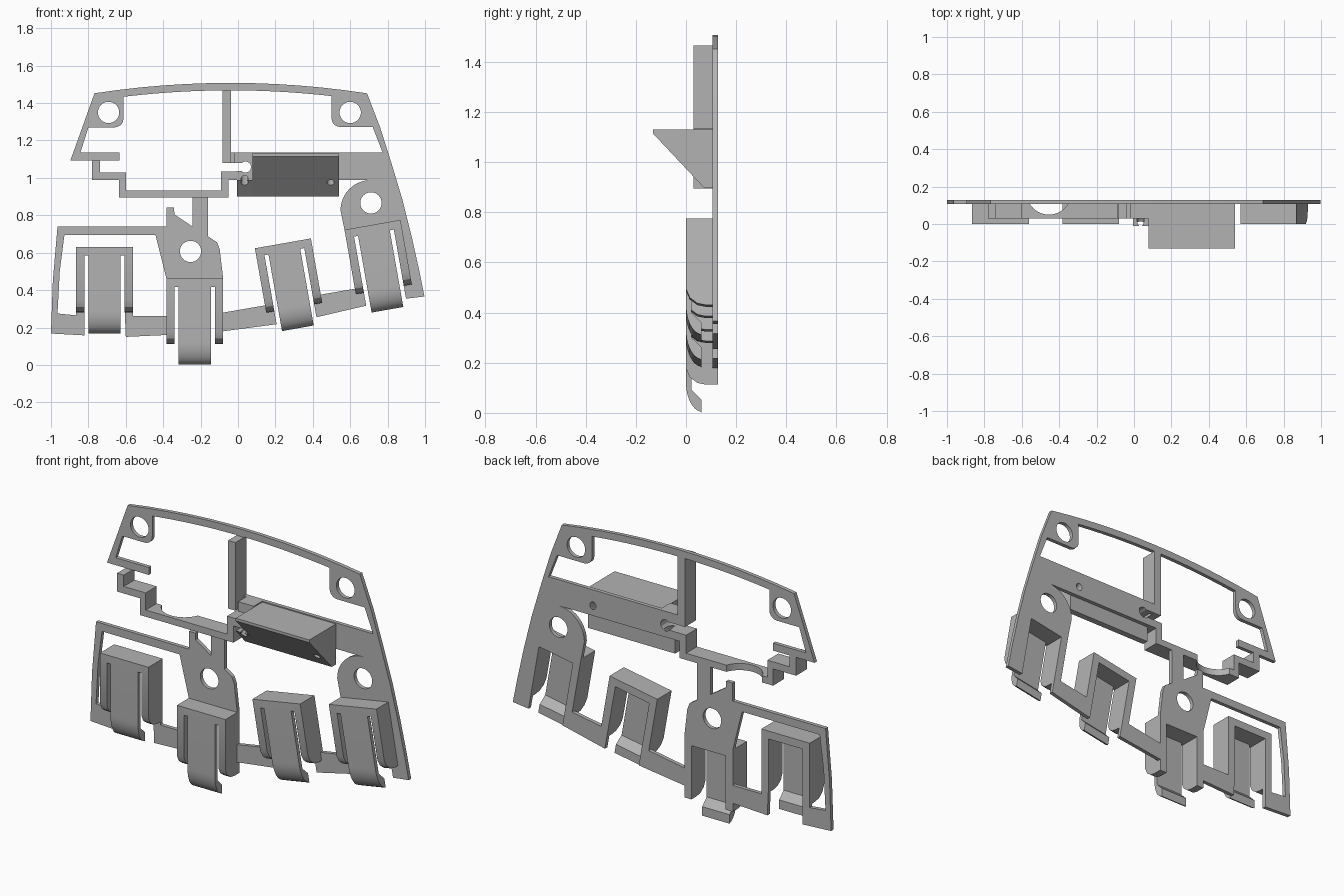
import bpy, bmesh, math
from mathutils import Vector, Matrix

if "Cube" in bpy.data.objects:
    bpy.data.objects.remove(bpy.data.objects["Cube"], do_unlink=True)

GREY = (0.45, 0.45, 0.45, 1)
mat = bpy.data.materials.new("plain grey")
mat.use_nodes = True
mat.diffuse_color = GREY
mat.node_tree.nodes["Principled BSDF"].inputs["Base Color"].default_value = GREY

FRONT, BACK = 0.106, 0.128      # thin backing plate
RIB = 0.03                      # front of the deeper ribs
parts = []


def finish(bm, name):
    mesh = bpy.data.meshes.new(name)
    bmesh.ops.recalc_face_normals(bm, faces=bm.faces)
    bm.to_mesh(mesh)
    bm.free()
    mesh.materials.append(mat)
    ob = bpy.data.objects.new(name, mesh)
    bpy.context.collection.objects.link(ob)
    parts.append(ob)
    return ob


def add_slab(bm, loops, lo, hi, axis="Y"):
    """Extrude an outline with holes; loops are (x, z) for axis Y or (y, z) for axis X."""
    place = (lambda a, b: (a, lo, b)) if axis == "Y" else (lambda a, b: (lo, a, b))
    along = Vector((0, 1, 0)) if axis == "Y" else Vector((1, 0, 0))
    edges = []
    for loop in loops:
        vs = [bm.verts.new(place(*p)) for p in loop]
        edges += [bm.edges.new((vs[i - 1], vs[i])) for i in range(len(vs))]
    filled = bmesh.ops.triangle_fill(bm, edges=edges, use_beauty=True, normal=along)
    faces = [g for g in filled["geom"] if isinstance(g, bmesh.types.BMFace)]
    top = bmesh.ops.extrude_face_region(bm, geom=faces)
    verts = [g for g in top["geom"] if isinstance(g, bmesh.types.BMVert)]
    bmesh.ops.translate(bm, verts=verts, vec=along * (hi - lo))


def slab(name, loops, lo, hi, axis="Y"):
    bm = bmesh.new()
    add_slab(bm, loops, lo, hi, axis)
    return finish(bm, name)


def rect(a0, a1, b0, b1):
    return [(a0, b0), (a1, b0), (a1, b1), (a0, b1)]


def arc(cx, cz, r, start, end, n):
    angles = [math.radians(start + (end - start) * i / n) for i in range(n + 1)]
    return [(cx + r * math.cos(a), cz + r * math.sin(a)) for a in angles]


def circle(cx, cz, r=0.057):
    return arc(cx, cz, r, 0, 360, 32)[:-1]


def crown(x0, x1, peak, n=12):
    xs = [x0 + (x1 - x0) * i / n for i in range(n + 1)]
    return [(x, peak - 0.105 * (x + 0.04) ** 2) for x in xs]


def cut(cutter, targets):
    for ob in targets:
        mod = ob.modifiers.new("cut", "BOOLEAN")
        mod.operation, mod.solver, mod.object = "DIFFERENCE", "EXACT", cutter
        bpy.context.view_layer.objects.active = ob
        bpy.ops.object.modifier_apply(modifier=mod.name)
    parts.remove(cutter)
    bpy.data.objects.remove(cutter, do_unlink=True)


def cylinder(radius, depth, matrix):
    bm = bmesh.new()
    bmesh.ops.create_cone(bm, cap_ends=True, segments=40, radius1=radius,
                          radius2=radius, depth=depth, matrix=matrix)
    return finish(bm, "cutter")


# Spring clips: hood, two legs and a hooked finger
TILT = math.radians(10)
HALF, WALL, FINGER = 0.152, 0.044, 0.086


def clip(name, x, z, tilt):
    bm = bmesh.new()
    leg = [(0, 0), (BACK, 0), (BACK, -0.35), (0.08, -0.35),
           (0.045, -0.343), (0.015, -0.32), (0, -0.285)]
    hook = [(0, -0.02), (0, -0.34)]
    hook += [(0.065 - 0.065 * math.cos(a), -0.34 - 0.118 * math.sin(a))
             for a in [math.radians(9 * i) for i in range(1, 10)]]
    hook += [(0.062, -0.461), (0.062, -0.41), (0.022, -0.37), (0.022, -0.02)]
    add_slab(bm, [rect(0, BACK, -0.045, 0)], -HALF + WALL, HALF - WALL, "X")
    add_slab(bm, [leg], -HALF, -HALF + WALL, "X")
    add_slab(bm, [leg], HALF - WALL, HALF, "X")
    add_slab(bm, [hook], -FINGER, FINGER, "X")
    ob = finish(bm, name)
    ob.matrix_world = Matrix.Translation((x, 0, z)) @ Matrix.Rotation(-tilt, 4, "Y")


def on_clip(x, z, a, down):
    """Point on a tilted clip, a across and down from its top middle."""
    c, s = math.cos(TILT), math.sin(TILT)
    return (x + a * c + down * s, z + a * s - down * c)


CLIP_A, CLIP_B = (-0.714, 0.63), (-0.231, 0.4626)
CLIP_C, CLIP_D = (0.24, 0.65), (0.719, 0.749)
clip("right_outer_clip", *CLIP_A, 0)
clip("right_inner_clip", *CLIP_B, 0)
clip("left_inner_clip", *CLIP_C, TILT)
clip("left_outer_clip", *CLIP_D, TILT)

# Main plate: crown, side column, clip mount and lower bridge in one outline
inner = HALF - WALL
outline = crown(-0.767, 0.69, 1.508)
outline += [(0.76, 1.27), (0.82, 1.08), (0.88, 0.88), (0.93, 0.68), (0.97, 0.5), (0.997, 0.366)]
outline += [on_clip(*CLIP_D, *p) for p in
            [(inner, 0.42), (inner, 0.045), (-inner, 0.045), (-inner, 0.42)]]
outline += [on_clip(*CLIP_C, *p) for p in [(inner, 0.42), (inner, 0.32), (HALF, 0.305)]]
outline += [on_clip(*CLIP_D, *p) for p in [(-HALF, 0.32), (-HALF, 0)]]
outline += arc(0.711, 0.826, 0.163, 180, 90, 10)
outline += [(-0.05, 0.99), (-0.05, 0.895), (-0.636, 0.895), (-0.636, 0.99),
            (-0.78, 0.99), (-0.78, 1.094), (-0.896, 1.094)]
keyhole = [(-0.083, 1.08)] + arc(0.04, 1.058, 0.03, 132, -132, 10) + [(-0.09, 1.035)]
tray_inner = [(-0.09, 0.933), (-0.6, 0.933), (-0.6, 1.03), (-0.738, 1.03), (-0.738, 1.094)]
right_opening = crown(-0.612, -0.083, 1.468) + keyhole + tray_inner
right_opening += [(-0.634, 1.094), (-0.634, 1.136), (-0.842, 1.136), (-0.8, 1.27)]
right_opening += arc(-0.66, 1.318, 0.048, -90, 0, 5)
left_opening = crown(-0.037, 0.5, 1.468) + arc(0.548, 1.32, 0.048, 180, 270, 5)
left_opening += [(0.72, 1.272), (0.773, 1.136), (-0.037, 1.136)]
frame = slab("main_frame", [outline, right_opening, left_opening, circle(-0.692, 1.35),
                            circle(0.6, 1.35), circle(0.711, 0.866)], FRONT, BACK)

# Lower plate: right window frame, hub with stem, and bridges between clips
lower = [(-0.965, 0.74), (-0.382, 0.74), (-0.382, 0.842), (-0.342, 0.842), (-0.34, 0.805),
         (-0.243, 0.74), (-0.243, 0.9), (-0.16, 0.9), (-0.16, 0.687), (-0.112, 0.655),
         (-0.098, 0.62), (-0.079, 0.46), (-0.079, 0.28)]
lower += [on_clip(*CLIP_C, *p) for p in [(-HALF, 0.31), (-inner, 0.31), (-inner, 0.42)]]
lower += [(-0.079, 0.18), (-0.079, 0.113), (-0.123, 0.113), (-0.123, 0.418), (-0.339, 0.418),
          (-0.339, 0.113), (-0.383, 0.113), (-0.383, 0.16), (-0.6, 0.15), (-0.606, 0.3),
          (-0.562, 0.3), (-0.562, 0.262), (-0.383, 0.262), (-0.383, 0.4626), (-0.441, 0.695),
          (-0.928, 0.695), (-0.953, 0.5), (-0.965, 0.275), (-0.866, 0.265), (-0.866, 0.3),
          (-0.822, 0.3), (-0.822, 0.158), (-1, 0.168), (-0.99, 0.45)]
slab("lower_frame", [lower, circle(-0.254, 0.607)], FRONT, BACK)

# Deep ribs: stepped tray with keyhole block, and upright divider
tray = [(-0.78, 1.094), (-0.78, 0.99), (-0.636, 0.99), (-0.636, 0.895), (-0.05, 0.895),
        (-0.05, 0.99), (0.078, 0.99), (0.078, 1.136), (-0.02, 1.136), (-0.02, 1.08)]
ribs = slab("stepped_tray", [tray + keyhole[1:] + tray_inner], RIB, FRONT)
slab("divider", [rect(-0.083, -0.037, 1.08, 1.466)], RIB, FRONT)

# Sloped ledge and its lower tongue
ledge = slab("sloped_ledge", [[(-0.132, 1.13), (FRONT, 1.13), (FRONT, 0.9),
                               (0.07, 0.9), (-0.132, 1.115)]], 0.078, 0.54, "X")
tongue = slab("ledge_tongue", [[(-0.011, 0.99), (FRONT, 0.99), (FRONT, 0.9),
                                (0.07, 0.9)]], -0.006, 0.078, "X")

# Round scoop in the tray floor
cut(cylinder(0.12, 0.07, Matrix.Translation((-0.455, 0.17, 0.915))), [ribs, frame])

# Slanted screw holes through the ledge
for x, targets in ((0.035, [tongue, ribs, frame]), (0.495, [ledge, frame])):
    place = Matrix.Translation((x, 0.05, 1.003)) @ Matrix.Rotation(math.radians(-61), 4, "X")
    cut(cylinder(0.019, 0.5, place), targets)

# Smooth the rounded surfaces, keep edges crisp
bpy.ops.object.select_all(action="DESELECT")
for ob in parts:
    ob.select_set(True)
bpy.context.view_layer.objects.active = parts[0]
bpy.ops.object.shade_smooth_by_angle(angle=math.radians(25))
